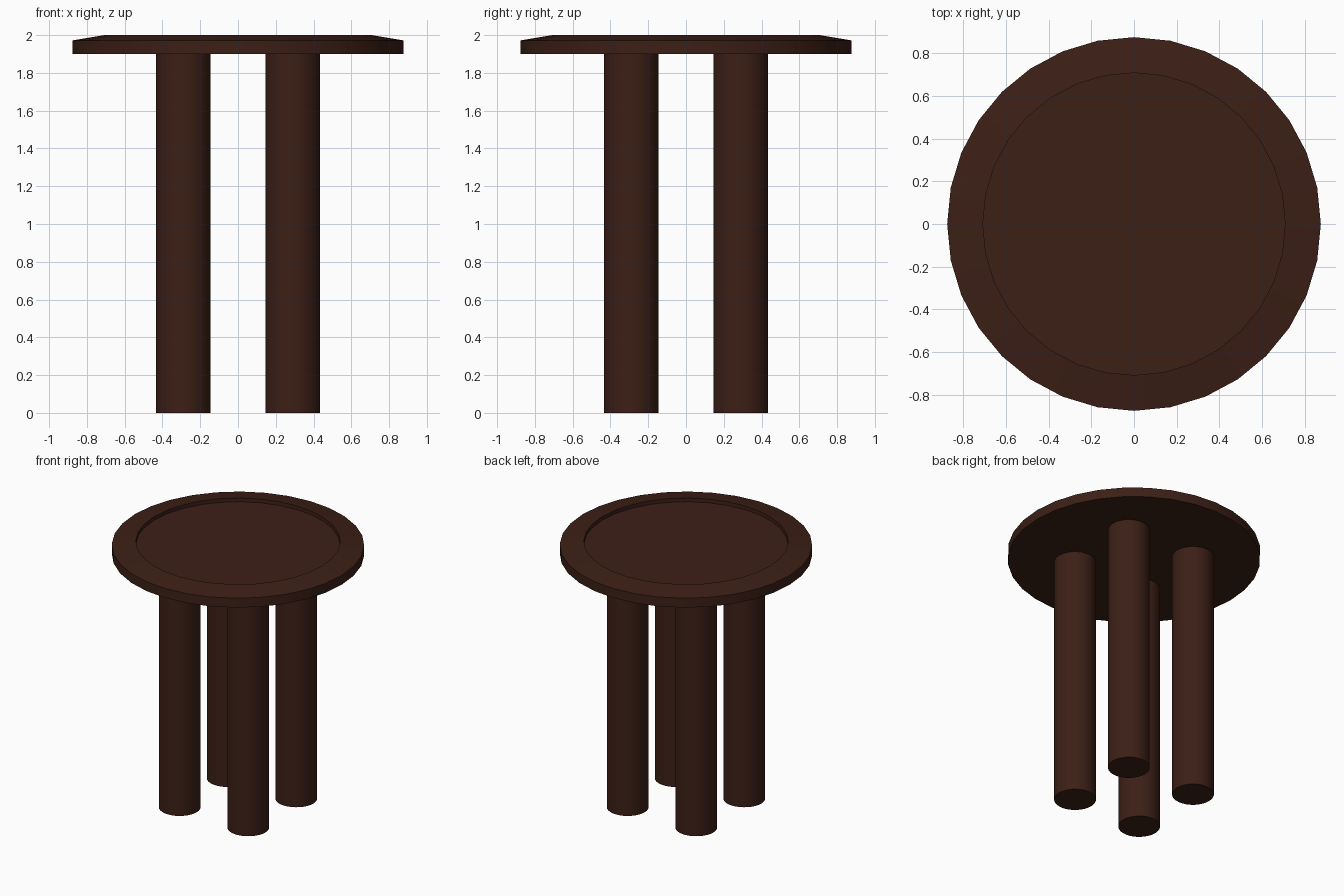
import bpy, bmesh, math

if "Cube" in bpy.data.objects:
    bpy.data.objects.remove(bpy.data.objects["Cube"])

wood = bpy.data.materials.new("dark_wood")
wood.diffuse_color = (0.045, 0.014, 0.008, 1)
wood.use_nodes = True
wood.node_tree.nodes["Principled BSDF"].inputs["Base Color"].default_value = wood.diffuse_color


def turned(name, profile, segments, x=0, y=0):
    """Revolve a closed (radius, z) profile; its ends are capped discs."""
    bm = bmesh.new()
    rings = [[bm.verts.new((r * math.cos(2 * math.pi * i / segments),
                            r * math.sin(2 * math.pi * i / segments), z))
              for i in range(segments)] for r, z in profile]
    for low, high in zip(rings, rings[1:]):
        for i in range(segments):
            j = (i + 1) % segments
            bm.faces.new((low[i], low[j], high[j], high[i]))
    bm.faces.new(rings[0][::-1])
    bm.faces.new(rings[-1])
    mesh = bpy.data.meshes.new(name)
    bm.to_mesh(mesh)
    bm.free()
    mesh.materials.append(wood)
    obj = bpy.data.objects.new(name, mesh)
    obj.location = (x, y, 0)
    bpy.context.collection.objects.link(obj)
    bpy.ops.object.select_all(action='DESELECT')
    obj.select_set(True)
    bpy.context.view_layer.objects.active = obj
    bpy.ops.object.shade_smooth_by_angle(angle=math.radians(30))
    return obj


# Round top: straight edge, rim sloping up inwards, shallow recess
turned("table_top", [(0.875, 1.90), (0.875, 1.972), (0.708, 2.0), (0.708, 1.972)], 32)

# Four thick cylindrical legs
for side, x in (("left", -0.29), ("right", 0.29)):
    for end, y in (("front", -0.29), ("back", 0.29)):
        turned(f"{end}_{side}_leg", [(0.145, 0), (0.145, 1.90)], 32, x, y)
